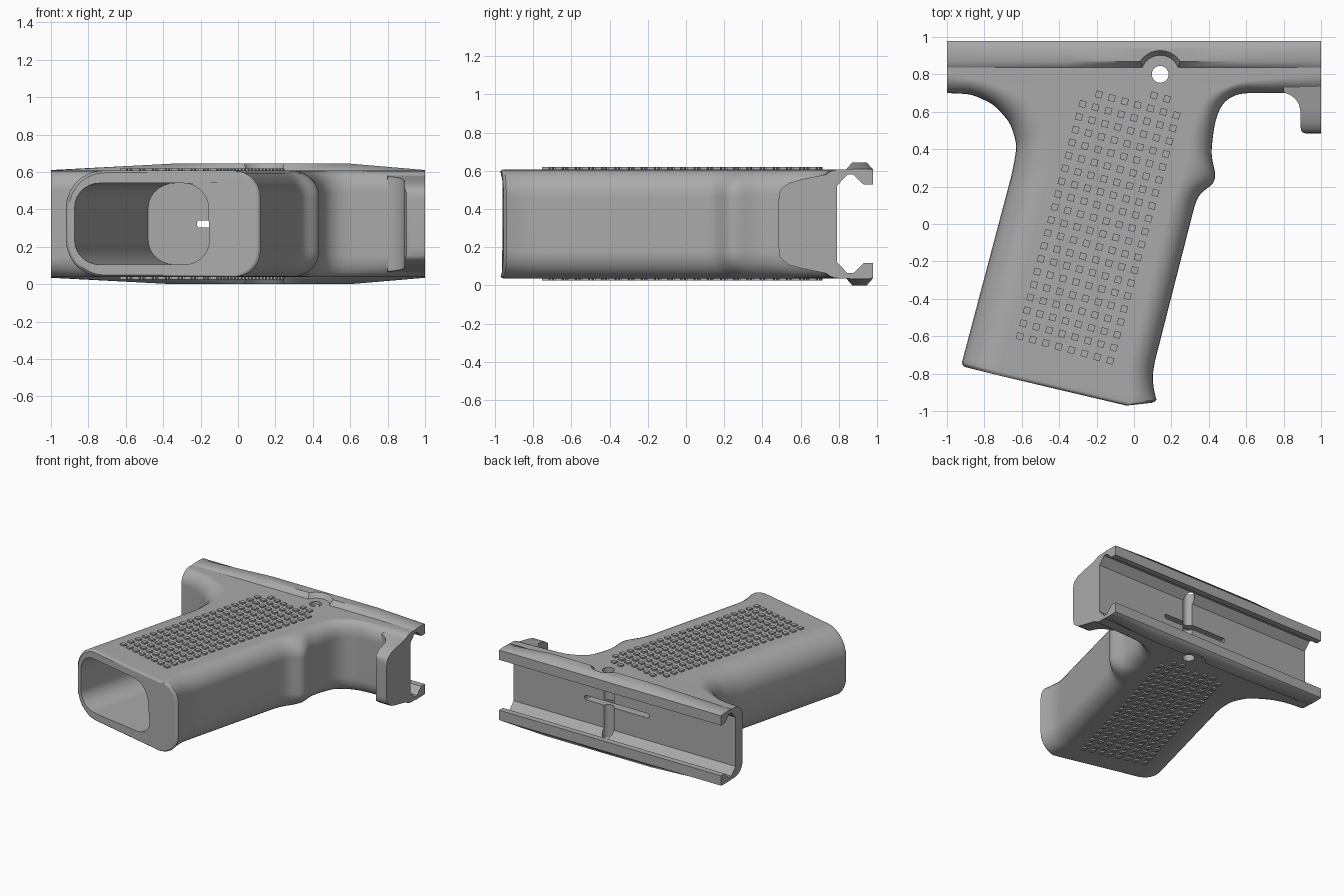
import bpy, bmesh, math
from mathutils import Vector, Matrix

if "Cube" in bpy.data.objects:
    bpy.data.objects.remove(bpy.data.objects["Cube"], do_unlink=True)

CZ, HALF, STEPS = 0.322, 0.285, 72   # mid height, half thickness, stations along the grip

grey = bpy.data.materials.new("matte_grey")
grey.use_nodes = True
colour = (0.4, 0.4, 0.4, 1)
grey.diffuse_color = colour
grey.node_tree.nodes["Principled BSDF"].inputs["Base Color"].default_value = colour


def finish(name, bm):
    bmesh.ops.remove_doubles(bm, verts=bm.verts, dist=1e-5)
    bmesh.ops.recalc_face_normals(bm, faces=bm.faces)
    mesh = bpy.data.meshes.new(name)
    bm.to_mesh(mesh)
    bm.free()
    mesh.materials.append(grey)
    ob = bpy.data.objects.new(name, mesh)
    bpy.context.collection.objects.link(ob)
    return ob


def loft(name, rings):
    """Skin a list of equal rings and cap both ends."""
    bm = bmesh.new()
    rows = [[bm.verts.new(p) for p in ring] for ring in rings]
    n = len(rows[0])
    for a, b in zip(rows, rows[1:]):
        for i in range(n):
            j = (i + 1) % n
            bm.faces.new((a[i], a[j], b[j], b[i]))
    bm.faces.new(rows[0])
    bm.faces.new(rows[-1])
    return finish(name, bm)


def cylinder(name, x, y, z0, z1, r0, r1):
    bm = bmesh.new()
    bmesh.ops.create_cone(bm, cap_ends=True, segments=32, radius1=r0, radius2=r1, depth=z1 - z0,
                          matrix=Matrix.Translation((x, y, (z0 + z1) / 2)))
    return finish(name, bm)


def cut(ob, cutters):
    bpy.context.view_layer.objects.active = ob
    for c in cutters:
        c.hide_render = True
        mod = ob.modifiers.new("cut", "BOOLEAN")
        mod.operation, mod.solver, mod.object = "DIFFERENCE", "EXACT", c
        bpy.ops.object.modifier_apply(modifier=mod.name)


def smooth(ob):
    bpy.ops.object.select_all(action="DESELECT")
    ob.select_set(True)
    bpy.context.view_layer.objects.active = ob
    bpy.ops.object.shade_smooth_by_angle(angle=math.radians(35))
    ob.modifiers.new("flat_face_normals", "WEIGHTED_NORMAL").keep_sharp = True


def rail_curve(points):
    """Even resampling of a polyline, then a light smoothing."""
    pts = [Vector(p) for p in points]
    lengths = [(b - a).length for a, b in zip(pts, pts[1:])]
    out = []
    for s in range(STEPS + 1):
        d, k = sum(lengths) * s / STEPS, 0
        while k < len(lengths) - 1 and d > lengths[k]:
            d -= lengths[k]
            k += 1
        out.append(pts[k].lerp(pts[k + 1], min(1, d / lengths[k])))
    for _ in range(3):
        out = [out[0]] + [(a + 2 * b + c) / 4 for a, b, c in zip(out, out[1:], out[2:])] + [out[-1]]
    return out


def section(lo, li, ri, ro, rl, rr, half=HALF):
    """Rounded slab section between outer and inner edge points."""
    def arc(outer, inner, r):
        angles = [math.pi / 2 * k / 7 for k in range(8)]
        return [(outer.lerp(inner, 1 - math.cos(a)), half - r + r * math.sin(a)) for a in angles]
    left, right = arc(lo, li, rl), arc(ro, ri, rr)
    ring = [(p, h) for p, h in reversed(left)] + [(p, -h) for p, h in left]
    ring += [(p, -h) for p, h in reversed(right)] + [(p, h) for p, h in right]
    return [(p.x, p.y, CZ + h) for p, h in ring]


# Grip body: flared handle that widens into the mounting block
lo = rail_curve([(-.92, -.74), (-.65, .28), (-.625, .42), (-.66, .54), (-.75, .64), (-.87, .695), (-1, .7)])
li = rail_curve([(-.72, -.79), (-.45, .3), (-.46, .5), (-.56, .66), (-.78, .76), (-1, .8)])
ri = rail_curve([(-.02, -.955), (-.03, -.78), (.2, .12), (.28, .3), (.3, .5), (.38, .68), (.55, .76), (1, .8)])
ro = rail_curve([(.12, -.94), (.1, -.87), (.1, -.78), (.335, .14), (.36, .18), (.43, .205), (.445, .25),
                 (.41, .36), (.43, .54), (.47, .65), (.55, .7), (1, .7)])
rings = []
for i in range(STEPS + 1):
    t = max(0, (i / STEPS - 0.6) / 0.4)
    rings.append(section(lo[i], li[i], ri[i], ro[i], .2 - .1 * t, .14 - .04 * t))
base_mid = Vector((-.4, -.85, CZ))
for scale, drop in ((.99, .01), (.96, .02)):
    rings.insert(0, [base_mid + (Vector(p) - base_mid) * scale - Vector((drop / 4, drop, 0))
                     for p in rings[0 if scale == .99 else 1]])
end_l, end_r = Vector((-1, .978)), Vector((1, .978))
rings.append(section(end_l, end_l, end_r, end_r, 0, 0))
body = loft("grip_body", rings)

# Hollow core of the handle
def core(y_left, y_right, x_left, x_right):
    a, b = Vector((x_left, y_left)), Vector((x_right, y_right))
    return section(a, a.lerp(b, .19), a.lerp(b, .81), b, .13, .13, .218)

core_cut = loft("core_cutter", [core(-1.06, -1.245, -.95, -.24), core(.72, .72, -.48, .28)])

# Rail channel, pin hole and slot
half_profile = [(.79, .2), (.845, .258), (.875, .258), (.93, .205), (1.05, .205)]
channel = half_profile + [(y, -z) for y, z in reversed(half_profile)]
channel_cut = loft("channel_cutter", [[(x, y, CZ + z) for y, z in channel] for x in (-1.1, 1.1)])
pin_cut = cylinder("pin_cutter", .14, .8, -.2, .9, .045, .045)
slot_cut = loft("slot_cutter", [[(x, y, CZ + z) for x, z in
                ((-.22, -.01), (-.21, -.018), (.35, -.018), (.36, -.01),
                 (.36, .01), (.35, .018), (-.21, .018), (-.22, .01))] for y in (.6, .85)])
cut(body, [core_cut, channel_cut, pin_cut, slot_cut])
smooth(body)

# Front hook under the mounting block
hook_rows = [(.485, .915, .13), (.49, .9, .17), (.505, .892, .19), (.54, .89, .215), (.6, .89, .232),
             (.64, .882, .24), (.67, .862, .246), (.69, .835, .25), (.705, .8, .253), (.78, .8, .27)]
hook = loft("front_hook", [[(x, y, CZ + s * h) for x, s in ((left, -1), (1, -1), (1, 1), (left, 1))]
                           for y, left, h in hook_rows])
smooth(hook)

# Raised ridges along both rail lips, notched around the pin hole
for side, label in ((1, "upper"), (-1, "lower")):
    stations = [(-1, .288), (-.35, .322), (.6, .322), (1, .288)]
    ridge = loft(label + "_rail_ridge", [[(x, y, CZ + side * z) for y, z in
                 ((.838, .275), (.838, .285), (.87, top), (.945, top), (.978, .285), (.978, .275))]
                 for x, top in stations])
    low, high = (.26, .34) if side > 0 else (-.34, -.26)
    radii = (.085, .14) if side > 0 else (.14, .085)
    notch = cylinder(label + "_notch_cutter", .14, .8, CZ + low, CZ + high, *radii)
    cut(ridge, [notch])
    smooth(ridge)
    bpy.data.objects.remove(notch, do_unlink=True)

for c in (core_cut, channel_cut, pin_cut, slot_cut):
    bpy.data.objects.remove(c, do_unlink=True)

# Square grip studs on both flat faces
row_counts = [19, 20, 20, 20, 20, 21, 21, 20]
step = Vector((.0186, .069))
for side, label in ((1, "upper"), (-1, "lower")):
    bm = bmesh.new()
    for col, count in enumerate(row_counts):
        for row in range(count):
            x = -.61 + col * step.y + row * step.x
            y = -.6 - col * step.x + row * step.y
            place = Matrix.Translation((x, y, CZ + side * (HALF + .002)))
            turn = Matrix.Rotation(-math.atan2(step.x, step.y), 4, "Z")
            bmesh.ops.create_cube(bm, size=1, matrix=place @ turn @ Matrix.Diagonal((.036, .036, .02, 1)))
    finish(label + "_grip_studs", bm)
